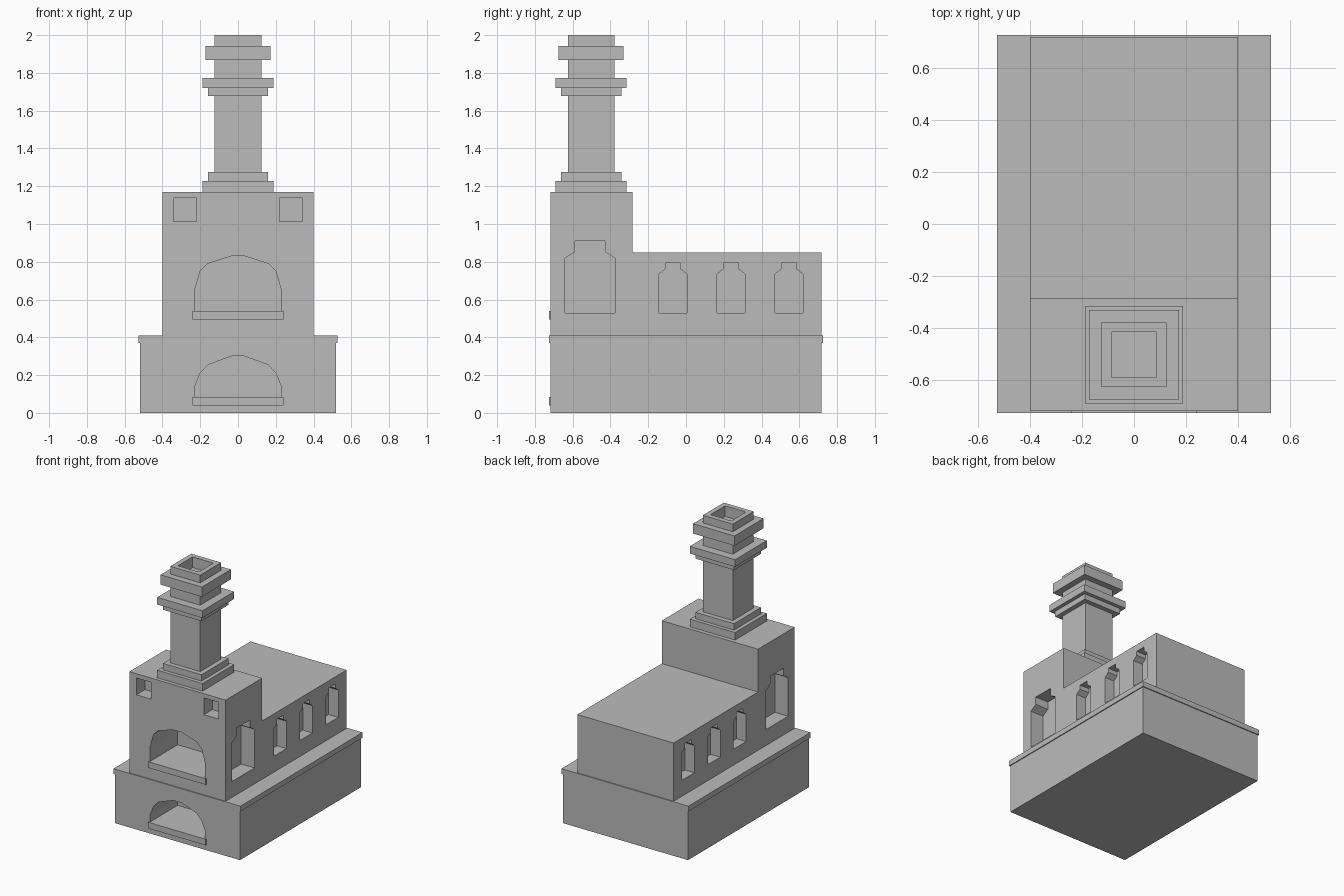
import bpy, bmesh
from mathutils import Vector

if "Cube" in bpy.data.objects:
    bpy.data.objects.remove(bpy.data.objects["Cube"], do_unlink=True)

stone = bpy.data.materials.new("grey stone")
stone.use_nodes = True
GREY = (0.5, 0.5, 0.5, 1)
stone.diffuse_color = GREY
stone.node_tree.nodes["Principled BSDF"].inputs["Base Color"].default_value = GREY


def prism(name, outline, axis, start, end):
    """Extrude an outline along x (outline is y, z) or along y (outline is x, z)."""
    def place(a, b, t):
        return (t, a, b) if axis == "x" else (a, t, b)
    bm = bmesh.new()
    face = bm.faces.new([bm.verts.new(place(a, b, start)) for a, b in outline])
    out = bmesh.ops.extrude_face_region(bm, geom=[face])
    verts = [g for g in out["geom"] if isinstance(g, bmesh.types.BMVert)]
    step = Vector(place(0, 0, end - start))
    bmesh.ops.translate(bm, verts=verts, vec=step)
    bmesh.ops.recalc_face_normals(bm, faces=bm.faces)
    mesh = bpy.data.meshes.new(name)
    bm.to_mesh(mesh)
    bm.free()
    mesh.materials.append(stone)
    obj = bpy.data.objects.new(name, mesh)
    bpy.context.collection.objects.link(obj)
    return obj


def box(name, x0, x1, y0, y1, z0, z1):
    return prism(name, [(x0, z0), (x1, z0), (x1, z1), (x0, z1)], "y", y0, y1)


def carve(target, cutters):
    """Subtract each cutter from the target, then remove the cutter."""
    bpy.context.view_layer.objects.active = target
    for cutter in cutters:
        cutter.hide_render = True
        mod = target.modifiers.new("opening", "BOOLEAN")
        mod.operation = "DIFFERENCE"
        mod.solver = "EXACT"
        mod.object = cutter
        bpy.ops.object.modifier_apply(modifier=mod.name)
        bpy.data.objects.remove(cutter, do_unlink=True)


def mirrored(half):
    """Close a right-hand half outline with its mirror image."""
    return half + [(-a, b) for a, b in reversed(half)]


FRONT, BACK = -0.718, 0.718
WALL = 0.40


def arch(bottom, spring, haunch, shoulder, crown):
    half = [(0.23, bottom), (0.23, spring), (0.20, haunch), (0.16, shoulder), (0.035, crown)]
    return prism("arch_cutter", mirrored(half), "y", FRONT - 0.1, FRONT + 0.33)


def window(centre, width, neck, shoulder, neck_base, top, depth, side):
    half = [(width, 0.53), (width, shoulder), (neck, neck_base), (neck, top)]
    outline = [(centre + a, b) for a, b in mirrored(half)]
    return prism("window_cutter", outline, "x", side * (WALL - depth), side * (WALL + 0.1))


# Base with lower arch and projecting ledge
base = box("base", -0.52, 0.52, FRONT, BACK, 0, 0.37)
carve(base, [arch(0.085, 0.138, 0.21, 0.254, 0.30)])
box("base_ledge", -0.527, 0.527, -0.725, 0.725, 0.37, 0.41)

# Stepped body: tall front block, lower hall behind
steps = [(FRONT, 0.41), (BACK, 0.41), (BACK, 0.848), (-0.284, 0.848), (-0.284, 1.17), (FRONT, 1.17)]
body = prism("body", steps, "x", -WALL, WALL)
cutters = [arch(0.54, 0.645, 0.75, 0.79, 0.83)]
for side in (-1, 1):
    cutters.append(window(-0.508, 0.132, 0.079, 0.82, 0.852, 0.91, 0.11, side))
    for y in (-0.069, 0.238, 0.545):
        cutters.append(window(y, 0.074, 0.039, 0.735, 0.762, 0.794, 0.08, side))
    # Square recesses near the top of the front wall
    x = side * 0.28
    cutters.append(box("recess_cutter", x - 0.061, x + 0.061, FRONT - 0.1, FRONT + 0.1, 1.012, 1.138))
carve(body, cutters)

# Thin sills under both arches
for name, top in (("lower_sill", 0.085), ("upper_sill", 0.54)):
    box(name, -0.24, 0.24, -0.726, FRONT, top - 0.046, top)

# Chimney
CY = -0.502


def square(name, half, z0, z1):
    return box(name, -half, half, CY - half, CY + half, z0, z1)


shaft = square("chimney_shaft", 0.124, 1.17, 2.0)
carve(shaft, [square("flue_cutter", 0.087, 1.92, 2.1)])


def ring(name, half, z0, z1):
    """Square collar around the shaft."""
    collar = square(name, half, z0, z1)
    carve(collar, [square("collar_cutter", 0.124, z0 - 0.1, z1 + 0.1)])


ring("chimney_plinth", 0.188, 1.17, 1.227)
ring("chimney_plinth_step", 0.16, 1.227, 1.275)
ring("chimney_collar_step", 0.16, 1.678, 1.72)
ring("chimney_collar", 0.188, 1.72, 1.774)
ring("chimney_crown", 0.172, 1.868, 1.942)
